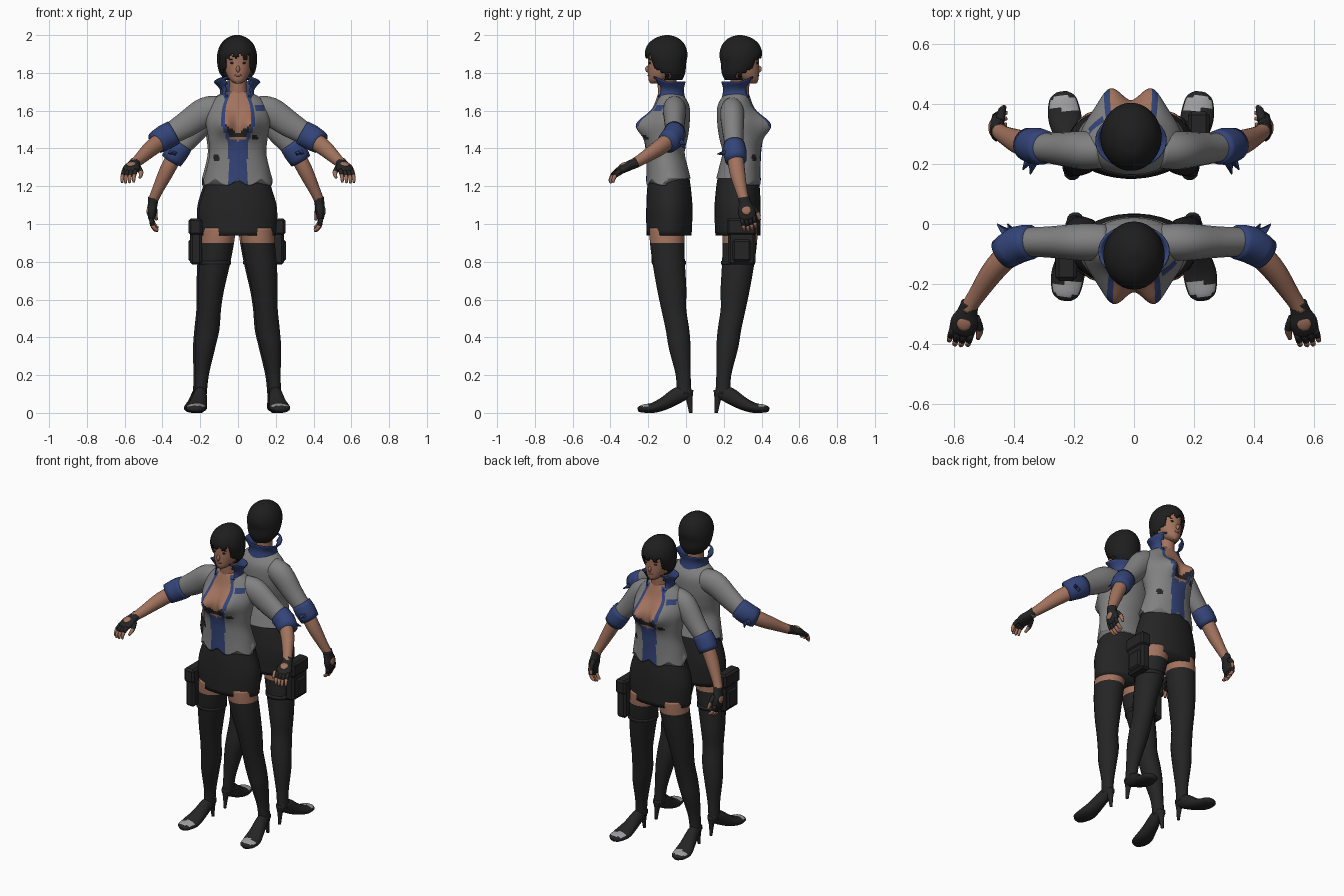
import bpy, bmesh, math
from mathutils import Vector, Matrix

cube = bpy.data.objects.get("Cube")
if cube:
    bpy.data.objects.remove(cube, do_unlink=True)


def material(name, r, g, b):
    m = bpy.data.materials.new(name)
    m.use_nodes = True
    m.diffuse_color = (r, g, b, 1)
    bsdf = m.node_tree.nodes["Principled BSDF"]
    bsdf.inputs["Base Color"].default_value = (r, g, b, 1)
    bsdf.inputs["Roughness"].default_value = 0.8
    return m


skin = material("skin", .36, .17, .11)
black = material("black cloth", .018, .018, .018)
hair_black = material("hair black", .013, .013, .013)
grey = material("jacket grey", .22, .22, .225)
blue = material("shirt blue", .033, .058, .19)
pale = material("pale grey", .35, .35, .36)
lip = material("lip red", .25, .08, .06)
root = Matrix()
prefix = ""


def finish(bm, name, mats, rule=None, mirror=False, thick=0, bevel=0):
    """Turn a bmesh into a placed, shaded object."""
    bmesh.ops.recalc_face_normals(bm, faces=bm.faces)
    bm.normal_update()
    for f in bm.faces:
        f.smooth = not bevel
        if rule:
            f.material_index = rule(f.calc_center_median(), f.normal)
    me = bpy.data.meshes.new(prefix + name)
    bm.to_mesh(me)
    bm.free()
    for m in mats:
        me.materials.append(m)
    ob = bpy.data.objects.new(prefix + name, me)
    bpy.context.collection.objects.link(ob)
    ob.matrix_world = root
    if thick:
        ob.modifiers.new("thickness", 'SOLIDIFY').thickness = thick
    if bevel:
        ob.modifiers.new("bevel", 'BEVEL').width = bevel
    if mirror:
        ob.modifiers.new("mirror", 'MIRROR')
    return ob


def resample(keys, steps):
    """Smooth curve through key sections."""
    out = []
    for i in range(len(keys) - 1):
        a, b, c, d = (keys[max(i - 1, 0)], keys[i], keys[i + 1], keys[min(i + 2, len(keys) - 1)])
        for s in range(steps):
            t = s / steps
            out.append([.5 * (2 * q + (r - p) * t + (2 * p - 5 * q + 4 * r - w) * t * t
                              + (3 * q - p - 3 * r + w) * t ** 3) for p, q, r, w in zip(a, b, c, d)])
    return out + [list(keys[-1])]


def loft(name, keys, mats, ref=None, sides=20, steps=4, shape=None, keep=None, caps=True, **kw):
    """Skin elliptical sections (x, y, z, half width, half depth); ref turns them along the path."""
    rows = resample(keys, steps)
    bm = bmesh.new()
    rings = []
    for i, (x, y, z, a, b) in enumerate(rows):
        u, v = Vector((1, 0, 0)), Vector((0, 1, 0))
        if ref:
            t = (Vector(rows[min(i + 1, len(rows) - 1)][:3]) - Vector(rows[max(i - 1, 0)][:3])).normalized()
            u = Vector(ref)
            u = (u - t * u.dot(t)).normalized()
            v = t.cross(u)
        ring = []
        for k in range(sides):
            g = math.tau * (k + .5) / sides
            p = Vector((x, y, z)) + u * a * math.cos(g) + v * b * math.sin(g)
            ring.append(bm.verts.new(shape(p) if shape else p))
        rings.append(ring)
    for r, s in zip(rings, rings[1:]):
        for k in range(sides):
            bm.faces.new((r[k], r[k - 1], s[k - 1], s[k]))
    if caps:
        bm.faces.new(rings[0])
        bm.faces.new(rings[-1])
    if keep:
        bad = [f for f in bm.faces if not keep(f.calc_center_median())]
        bmesh.ops.delete(bm, geom=bad, context='FACES')
    return finish(bm, name, mats, **kw)


def blob(name, loc, size, mat, axes=None, **kw):
    bm = bmesh.new()
    turn = Matrix(axes).transposed().to_4x4() if axes else Matrix()
    m = Matrix.Translation(loc) @ turn @ Matrix.Diagonal((*size, 1))
    bmesh.ops.create_uvsphere(bm, u_segments=16, v_segments=10, radius=1, matrix=m)
    return finish(bm, name, [mat], **kw)


def box(name, loc, size, mat):
    bm = bmesh.new()
    bmesh.ops.create_cube(bm, size=1, matrix=Matrix.Translation(loc) @ Matrix.Diagonal((*size, 1)))
    return finish(bm, name, [mat], bevel=.012)


def torso_shape(p):
    # bust and pointed front hem
    ax = abs(p.x)
    if p.y < -.1:
        p.y -= .062 * math.exp(-((ax - .07) / .05) ** 2 - ((p.z - 1.525) / .06) ** 2)
        if p.z < 1.3:
            p.z -= (1.3 - p.z) * .6 * abs(math.sin(ax * 26))
    return p


def torso_colour(c, n):
    # 0 jacket, 1 shirt, 2 skin, 3 bra and clasps
    ax, z = abs(c.x), c.z
    if z > 1.695:
        return 2
    if c.y > -.1:
        return 0
    if .09 < c.x < .14 and 1.6 < z < 1.625:
        return 1
    if (abs(c.x - .09) < .014 and abs(z - 1.46) < .014) or (abs(c.x + .115) < .014 and abs(z - 1.35) < .018):
        return 3
    opening = .05 + .035 * min(1, max(0, (z - 1.42) / .1)) - .3 * max(0, z - 1.61)
    if ax > opening:
        return 0
    if ax > opening - .02 or z < 1.44 + .3 * ax:
        return 1
    return 3 if 1.455 < z < 1.48 + .7 * ax else 2


def hair_keep(c):
    ax = abs(c.x)
    if c.z < 1.8:
        return c.y > -.1 + .02 * math.sin(c.y * 200)
    if c.y > -.135:
        return True
    return c.z > (1.885 + .012 * math.sin(c.x * 130) if ax < .068 else 1.82)


def arm(sleeve, cuff, forearm, wrist, d, n, tips):
    loft("sleeve", sleeve, [grey], ref=(0, 1, 0), mirror=True)
    loft("cuff", cuff, [blue], ref=(0, 1, 0), mirror=True, steps=2)
    for tip in tips:
        loft("cuff_point", [(*cuff[1][:3], .035, .035), (*tip, .002, .002)], [blue],
             ref=(1, 0, .5), sides=4, steps=1, mirror=True)
    loft("forearm", forearm, [skin], ref=(0, 1, .2), mirror=True)
    # hand: palm, bare patch, fingers and thumb
    d, n, wrist = Vector(d).normalized(), Vector(n), Vector(wrist)
    w = d.cross(n).normalized()
    n = w.cross(d)
    at = lambda f, s, h: wrist + d * f + w * s + n * h
    loft("glove", [(*at(-.02, 0, 0), .03, .028), (*at(.015, 0, 0), .034, .026), (*at(.05, 0, 0), .046, .025),
                   (*at(.09, 0, -.004), .042, .019), (*at(.1, 0, -.006), .03, .01)], [black], ref=w, mirror=True)
    blob("glove_opening", at(.05, 0, .02), (.024, .026, .008), skin, axes=(w, d, n), mirror=True)
    for i in range(4):
        s = (i - 1.5) * .021
        k = .012 - .008 * abs(i - 1.3)
        a, b, c, e = at(.085, s, 0), at(.12 + k, s, -.012), at(.14 + k, s, -.03), at(.145 + k, s, -.045)
        loft("finger_sleeve", [(*a, .012, .013), (*b, .011, .012)], [black], ref=w, sides=10, steps=2, mirror=True)
        loft("finger", [(*b, .01, .011), (*c, .009, .01), (*e, .006, .006)], [skin],
             ref=w, sides=10, steps=2, mirror=True)
    loft("thumb", [(*at(.03, .03, -.008), .016, .016), (*at(.07, .055, -.02), .013, .013),
                   (*at(.11, .058, -.032), .007, .007)], [black, skin], ref=n, sides=10, steps=3, mirror=True,
         rule=lambda c, nn: int((c - wrist).dot(d) > .075))


def figure():
    # torso, skirt
    loft("jacket_and_shirt", [(0, -.093, 1.24, .182, .118), (0, -.1, 1.30, .165, .11), (0, -.11, 1.38, .15, .103),
                              (0, -.105, 1.46, .158, .115), (0, -.095, 1.54, .17, .115),
                              (0, -.077, 1.62, .155, .096), (0, -.08, 1.67, .115, .075),
                              (0, -.09, 1.70, .062, .055)], [grey, blue, skin, black],
         rule=torso_colour, shape=torso_shape, sides=96, steps=7)
    loft("skirt", [(0, -.09, 1.29, .145, .1), (0, -.09, 1.2, .175, .115), (0, -.088, 1.08, .208, .123),
                   (0, -.09, .94, .202, .12)], [black], sides=36)
    # neck, collar, head
    loft("neck", [(0, -.09, 1.66, .06, .055), (0, -.1, 1.72, .047, .05), (0, -.1, 1.82, .05, .055)], [skin])
    loft("collar", [(0, -.085, 1.655, .088, .078), (0, -.087, 1.71, .08, .07), (0, -.092, 1.755, .115, .085)],
         [blue], sides=32, caps=False, thick=.006, keep=lambda c: c.y > -.125 or abs(c.x) > .06,
         shape=lambda p: p + Vector((0, 0, max(0, -p.y - .1) * .4)))
    loft("head", [(0, -.168, 1.744, .015, .02), (0, -.148, 1.762, .042, .05), (0, -.125, 1.8, .064, .076),
                  (0, -.112, 1.85, .075, .089), (0, -.11, 1.92, .077, .088), (0, -.11, 1.97, .04, .045)],
         [skin], sides=28)
    blob("nose", (0, -.202, 1.82), (.01, .014, .018), skin)
    blob("lips", (0, -.196, 1.787), (.019, .007, .007), lip)
    blob("eye", (.029, -.191, 1.853), (.014, .006, .006), black, mirror=True)
    blob("brow", (.031, -.189, 1.871), (.018, .006, .003), hair_black, mirror=True)
    blob("ear", (.08, -.115, 1.835), (.012, .018, .028), skin, mirror=True)
    loft("hair", [(0, -.08, 1.762, .058, .06), (0, -.09, 1.80, .088, .086), (0, -.1, 1.85, .1, .101),
                  (0, -.105, 1.9, .1, .113), (0, -.105, 1.95, .083, .098), (0, -.102, 1.985, .048, .06),
                  (0, -.1, 2.0, .01, .012)], [hair_black], sides=56, steps=6, keep=hair_keep, thick=.008)
    # legs and heeled shoes
    loft("leg", [(.1, -.1, .98, .09, .095), (.108, -.1, .9, .088, .092), (.125, -.09, .78, .082, .086),
                 (.142, -.075, .65, .069, .078), (.15, -.065, .55, .061, .067), (.16, -.045, .44, .062, .063),
                 (.175, -.033, .34, .054, .058), (.19, -.015, .2, .036, .04), (.197, -.01, .1, .032, .04)],
         [black, skin], rule=lambda c, n: int(c.z > .9), mirror=True)
    loft("shoe", [(.195, .022, .115, .026, .03), (.2, -.04, .095, .035, .043), (.21, -.11, .053, .046, .036),
                  (.22, -.17, .028, .056, .028), (.227, -.23, .022, .046, .021), (.23, -.252, .016, .022, .012)],
         [black, pale], ref=(1, 0, 0), mirror=True,
         rule=lambda c, n: int(-.24 < c.y < -.195 and n.z > .75))
    loft("heel", [(.195, .012, .12, .028, .028), (.196, .018, .06, .014, .016), (.197, .025, 0, .009, .009)],
         [black], sides=12, mirror=True)
    # hip pouch on the right
    box("pouch", (-.222, -.11, .9), (.062, .145, .23), black)
    box("pouch_flap", (-.225, -.11, .985), (.072, .158, .09), black)
    box("pouch_pocket", (-.248, -.11, .86), (.03, .1, .12), black)
    loft("thigh_strap", [(-.124, -.09, .805, .089, .092), (-.126, -.09, .785, .089, .092)], [black], steps=1)


# first figure, arms raised forward
prefix = "front_"
figure()
arm([(.09, -.06, 1.605, .06, .07), (.17, -.06, 1.595, .062, .078), (.27, -.06, 1.53, .053, .07),
     (.36, -.06, 1.475, .048, .058), (.39, -.068, 1.457, .047, .055)],
    [(.34, -.06, 1.485, .057, .066), (.385, -.068, 1.46, .062, .068), (.435, -.1, 1.43, .055, .06)],
    [(.37, -.06, 1.465, .042, .046), (.455, -.14, 1.405, .04, .044), (.525, -.24, 1.34, .029, .031),
     (.555, -.285, 1.315, .027, .027)],
    (.55, -.28, 1.318), (.25, -.85, -.38), (0, 0, 1), [(.455, 0, 1.42), (.42, 0, 1.40)])

# second figure, back to back, arms lowered
prefix = "rear_"
root = Matrix.Translation((-.01, .185, 0)) @ Matrix.Rotation(math.pi, 4, 'Z')
figure()
arm([(.09, -.06, 1.605, .06, .07), (.155, -.06, 1.575, .064, .075), (.235, -.065, 1.475, .055, .062),
     (.295, -.07, 1.405, .048, .053), (.315, -.072, 1.375, .046, .05)],
    [(.285, -.07, 1.425, .055, .06), (.312, -.073, 1.385, .062, .064), (.342, -.08, 1.335, .056, .058)],
    [(.31, -.075, 1.39, .042, .042), (.365, -.085, 1.285, .042, .04), (.42, -.11, 1.17, .03, .029),
     (.44, -.125, 1.125, .027, .026)],
    (.44, -.125, 1.12), (.12, -.2, -1), (1, 0, 0), [(.335, .02, 1.37), (.36, .005, 1.375)])
